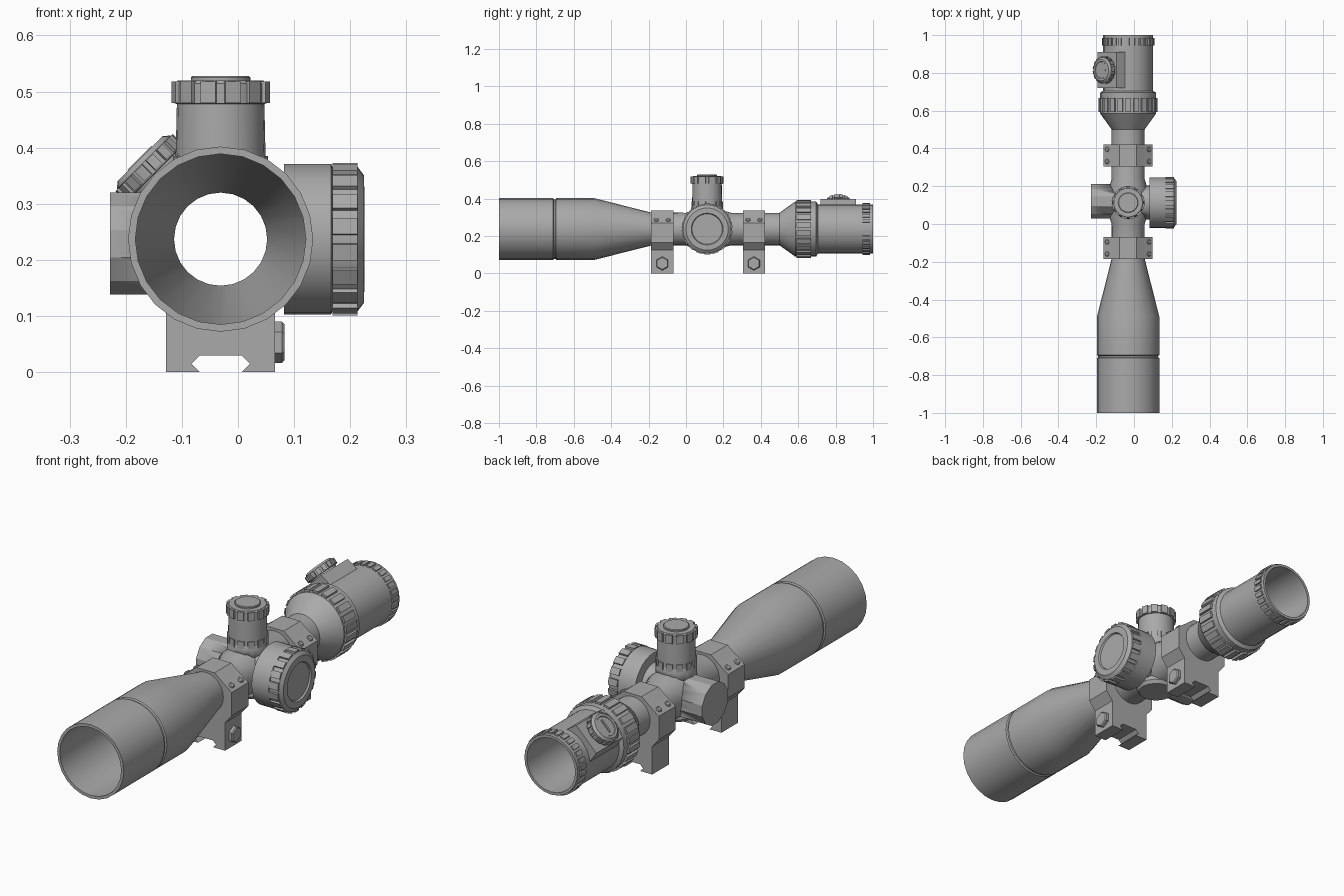
import bpy, bmesh, math
from mathutils import Vector, Matrix

if "Cube" in bpy.data.objects:
    bpy.data.objects.remove(bpy.data.objects["Cube"], do_unlink=True)

grey = bpy.data.materials.new("matte grey")
grey.use_nodes = True
COLOR = (0.4, 0.4, 0.4, 1)
grey.diffuse_color = COLOR
grey.node_tree.nodes["Principled BSDF"].inputs["Base Color"].default_value = COLOR

CX, CZ = -0.031, 0.237          # optical axis
TY = 0.113                      # turret position along the tube


def finish(name, bm, matrix=None, smooth=True):
    """Turn a bmesh into a named, shaded object."""
    if matrix:
        bm.transform(matrix)
    bmesh.ops.recalc_face_normals(bm, faces=bm.faces)
    me = bpy.data.meshes.new(name)
    bm.to_mesh(me)
    bm.free()
    me.materials.append(grey)
    ob = bpy.data.objects.new(name, me)
    bpy.context.collection.objects.link(ob)
    bpy.ops.object.select_all(action='DESELECT')
    ob.select_set(True)
    bpy.context.view_layer.objects.active = ob
    if smooth:
        bpy.ops.object.shade_smooth_by_angle(angle=math.radians(28))
    return ob


def frame(origin, axis):
    """Matrix whose local z runs along the axis."""
    return Matrix.Translation(origin) @ Vector(axis).to_track_quat('Z', 'Y').to_matrix().to_4x4()


def lathe(name, profile, matrix, sides=24, hollow=False, turn=0.0):
    """Revolve (radius, height) points; solid ends unless hollow."""
    bm = bmesh.new()
    rings = []
    for r, h in profile:
        ring = []
        for i in range(sides):
            a = 2 * math.pi * i / sides + turn
            ring.append(bm.verts.new((r * math.cos(a), r * math.sin(a), h)))
        rings.append(ring)
    pairs = list(zip(rings, rings[1:]))
    if hollow:
        pairs.append((rings[-1], rings[0]))
    else:
        bm.faces.new(rings[0])
        bm.faces.new(rings[-1])
    for a, b in pairs:
        for i in range(sides):
            j = (i + 1) % sides
            bm.faces.new((a[i], a[j], b[j], b[i]))
    return finish(name, bm, matrix)


def grips(name, count, radius, low, high, matrix, depth=0.012, fill=0.62):
    """Ring of raised grip blocks around an axis."""
    bm = bmesh.new()
    width = 2 * math.pi * radius / count * fill
    for i in range(count):
        m = (Matrix.Rotation(2 * math.pi * (i + 0.5) / count, 4, 'Z')
             @ Matrix.Translation((radius - depth / 2, 0, (low + high) / 2))
             @ Matrix.Diagonal((depth, width, high - low, 1)))
        bmesh.ops.create_cube(bm, size=1, matrix=m)
    return finish(name, bm, matrix, smooth=False)


def prism(name, points, y0, y1, matrix=None):
    """Extrude an (x, z) outline along y."""
    bm = bmesh.new()
    face = bm.faces.new([bm.verts.new((x, y0, z)) for x, z in points])
    out = bmesh.ops.extrude_face_region(bm, geom=[face])
    verts = [v for v in out["geom"] if isinstance(v, bmesh.types.BMVert)]
    bmesh.ops.translate(bm, verts=verts, vec=(0, y1 - y0, 0))
    return finish(name, bm, matrix, smooth=False)


def bore(ob, cutter):
    """Cut the optical passage out of a part."""
    mod = ob.modifiers.new("bore", 'BOOLEAN')
    mod.operation = 'DIFFERENCE'
    mod.solver = 'EXACT'
    mod.object = cutter
    bpy.ops.object.select_all(action='DESELECT')
    ob.select_set(True)
    bpy.context.view_layer.objects.active = ob
    bpy.ops.object.modifier_apply(modifier=mod.name)


AXIS = frame((CX, 0, CZ), (0, 1, 0))
UP = frame((CX, TY, 0), (0, 0, 1))
LEFT = frame((0, TY, CZ), (1, 0, 0))
RIGHT = frame((0, 0.12, 0.229), (-1, 0, 0))
SLANT = frame((CX, 0.815, CZ), (-1, 0, 1))

tube_cutter = lathe("tube_cutter", [(0.085, -0.3), (0.085, 0.48)], AXIS)
eye_cutter = lathe("eyepiece_cutter", [(0.126, 0.6), (0.126, 1.1)], AXIS)

# Hollow main body: objective bell, tube, saddle, eyepiece
lathe("main_body", [
    (0.165, -1), (0.165, -0.71), (0.159, -0.706), (0.159, -0.698), (0.165, -0.694),
    (0.165, -0.49), (0.089, -0.19), (0.087, 0), (0.103, 0.045), (0.103, 0.185),
    (0.087, 0.24), (0.087, 0.5), (0.148, 0.585), (0.148, 0.695), (0.132, 0.705),
    (0.132, 1), (0.12, 1), (0.12, 0.72), (0.083, 0.5), (0.083, -0.19),
    (0.152, -0.49), (0.152, -1)], AXIS, hollow=True)
grips("zoom_ring_grips", 22, 0.156, 0.592, 0.668, AXIS)
grips("rear_ring_grips", 28, 0.138, 0.945, 0.985, AXIS)

# Saddle post and elevation turret
post = lathe("saddle_post", [(0.075, 0.125), (0.086, 0.14), (0.086, 0.35), (0.079, 0.37)], UP, 16)
bore(post, tube_cutter)
lathe("elevation_turret", [
    (0.08, 0.345), (0.08, 0.39), (0.078, 0.478), (0.082, 0.479), (0.082, 0.514),
    (0.076, 0.52), (0.053, 0.52), (0.053, 0.525), (0.05, 0.528)], UP)
grips("elevation_grips", 12, 0.087, 0.48, 0.518, UP)
grips("turret_base_grips", 12, 0.084, 0.353, 0.385, UP)

# Focus knob on the left side
knob = lathe("focus_knob", [
    (0.09, 0.02), (0.09, 0.082), (0.134, 0.082), (0.134, 0.166), (0.129, 0.168),
    (0.129, 0.213), (0.113, 0.225), (0.085, 0.225), (0.081, 0.218)], LEFT, 32)
bore(knob, tube_cutter)
grips("focus_grips", 18, 0.136, 0.168, 0.213, LEFT)

# Plain windage cap on the right side
cap = lathe("windage_cap", [(0.094, 0.06), (0.094, 0.228)], RIGHT, 12, turn=math.pi / 12)
bore(cap, tube_cutter)

# Slanted illumination knob on its block
block = prism("illumination_block", [(-0.085, 0.08), (0.085, 0.08), (0.07, 0.158), (-0.07, 0.158)],
              0.72, 0.91,
              Matrix.Translation((CX, 0, CZ)) @ Matrix.Rotation(-math.pi / 4, 4, 'Y'))
bore(block, eye_cutter)
lathe("illumination_knob", [
    (0.06, 0.15), (0.06, 0.166), (0.067, 0.167), (0.067, 0.194), (0.057, 0.203),
    (0.046, 0.203), (0.044, 0.2)], SLANT)
grips("illumination_grips", 16, 0.072, 0.169, 0.193, SLANT)
bm = bmesh.new()
bmesh.ops.create_cube(bm, size=1, matrix=Matrix.Translation((0, 0, 0.202))
                      @ Matrix.Diagonal((0.008, 0.06, 0.006, 1)))
finish("illumination_pointer", bm, SLANT, smooth=False)

# Mount rings with rail clamp, hex bolt and cap screws
half = [(0.045, 0.335), (0.083, 0.305), (0.13, 0.27), (0.13, 0.165), (0.097, 0.125),
        (0.097, 0), (0.037, 0), (0.052, 0.015), (0.037, 0.03)]
outline = [(CX + x, z) for x, z in half] + [(CX - x, z) for x, z in reversed(half)]
for label, y in (("front", -0.127), ("rear", 0.363)):
    ring = prism(label + "_mount", outline, y - 0.059, y + 0.059)
    bore(ring, tube_cutter)
    lathe(label + "_hex_bolt", [(0.037, 0.06), (0.037, 0.078), (0.032, 0.083)],
          frame((0, y, 0.053), (1, 0, 0)), 6, turn=math.pi / 2)
    for side in (-1, 1):
        for dy in (-0.032, 0.032):
            lathe(label + "_cap_screw", [(0.013, -0.01), (0.013, 0.003), (0.009, 0.006)],
                  frame((CX + side * 0.11, y + dy, 0.285), (side * 0.6, 0, 0.8)), 10)

for cutter in (tube_cutter, eye_cutter):
    bpy.data.objects.remove(cutter, do_unlink=True)
